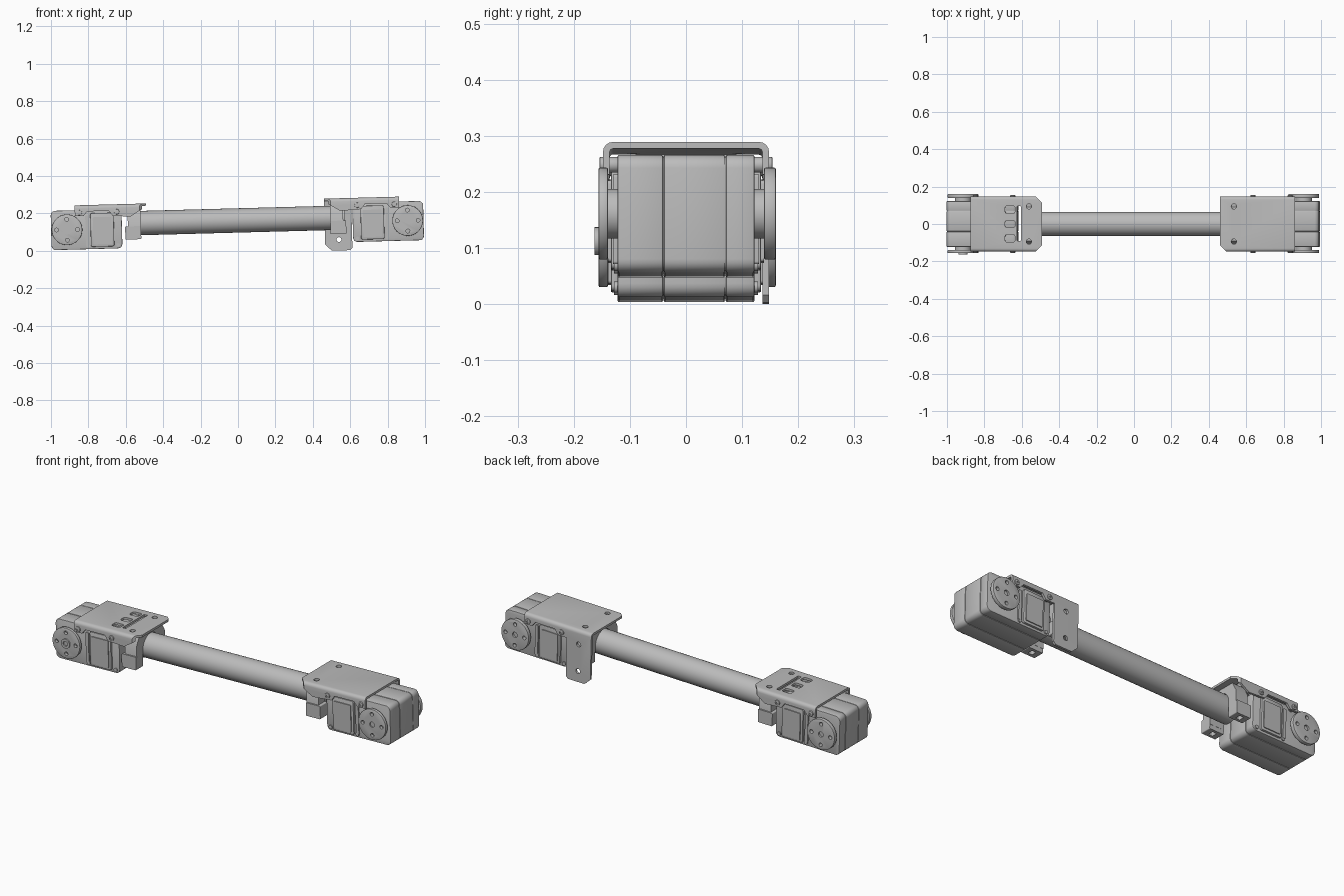
import bpy, bmesh
from math import sin, cos, pi
from mathutils import Matrix, Vector

if "Cube" in bpy.data.objects:
    bpy.data.objects.remove(bpy.data.objects["Cube"])

grey = bpy.data.materials.new("light_grey")
grey.use_nodes = True
grey.diffuse_color = (0.5, 0.5, 0.5, 1)
grey.node_tree.nodes["Principled BSDF"].inputs["Base Color"].default_value = (0.5, 0.5, 0.5, 1)

parts = []
SHIFT = -0.004


def prism(name, pts, axis, a, b, bevel=0.0):
    """Extrude a 2D outline along an axis from a to b."""
    place = {"x": lambda p, t: (t, p[0], p[1]),
             "y": lambda p, t: (p[0], t, p[1]),
             "z": lambda p, t: (p[0], p[1], t)}[axis]
    bm = bmesh.new()
    low = [bm.verts.new(place(p, a)) for p in pts]
    top = [bm.verts.new(place(p, b)) for p in pts]
    bm.faces.new(low)
    bm.faces.new(top)
    n = len(pts)
    for i in range(n):
        j = (i + 1) % n
        bm.faces.new((low[i], low[j], top[j], top[i]))
    bmesh.ops.recalc_face_normals(bm, faces=bm.faces)
    if bevel:
        rims = [e for e in bm.edges if (e.verts[0] in low) == (e.verts[1] in low)]
        bmesh.ops.bevel(bm, geom=rims, offset=bevel, segments=2, profile=0.5, affect="EDGES")
    mesh = bpy.data.meshes.new(name)
    bm.to_mesh(mesh)
    bm.free()
    mesh.materials.append(grey)
    obj = bpy.data.objects.new(name, mesh)
    bpy.context.scene.collection.objects.link(obj)
    parts.append(obj)
    return obj


def circle(u, v, r, n=32):
    return [(u + r * cos(2 * pi * i / n), v + r * sin(2 * pi * i / n)) for i in range(n)]


def rounded(u0, u1, v0, v1, r, n=5):
    u0, u1 = sorted((u0, u1))
    pts = []
    corners = [(u1 - r, v1 - r), (u0 + r, v1 - r), (u0 + r, v0 + r), (u1 - r, v0 + r)]
    for k, (u, v) in enumerate(corners):
        for i in range(n + 1):
            t = pi / 2 * (k + i / n)
            pts.append((u + r * cos(t), v + r * sin(t)))
    return pts


def cut(obj, *cutters):
    """Subtract the cutters and remove them."""
    for c in cutters:
        mod = obj.modifiers.new("cut", "BOOLEAN")
        mod.operation, mod.solver, mod.object = "DIFFERENCE", "EXACT", c
        with bpy.context.temp_override(object=obj, active_object=obj):
            bpy.ops.object.modifier_apply(modifier=mod.name)
        parts.remove(c)
        bpy.data.objects.remove(c)


def build_horn(end, s, side, sy):
    cx, cz = s * 0.911 + SHIFT, 0.137
    prism(f"{end}_{side}_horn_hub", circle(cx, cz, 0.044), "y", sy * 0.115, sy * 0.142)
    outer = 0.16 if sy > 0 else 0.156
    disc = prism(f"{end}_{side}_horn", circle(cx, cz, 0.082, 48), "y", sy * 0.139, sy * outer, 0.003)
    holes = [prism("cutter", circle(cx + 0.056 * cos(k * pi / 2), cz + 0.056 * sin(k * pi / 2), 0.01, 16),
                   "y", sy * 0.13, sy * 0.18) for k in range(4)]
    cut(disc, *holes, prism("cutter", circle(cx, cz, 0.014, 20), "y", sy * 0.15, sy * 0.18))
    if s < 0 and sy < 0:
        ring = prism(f"{end}_{side}_horn_cap", circle(cx, cz, 0.025), "y", -0.15, -0.163)
        cut(ring, prism("cutter", circle(cx, cz, 0.013, 20), "y", -0.155, -0.18))


def build_servo(end, s):
    X = lambda x: s * x + SHIFT
    # Three stacked case shells around a slightly smaller core
    for layer, y0, y1 in (("front", -0.122, -0.041), ("middle", -0.039, 0.069), ("back", 0.071, 0.122)):
        prism(f"{end}_servo_{layer}_shell", rounded(X(0.617), X(0.996), 0.03, 0.24, 0.024),
              "y", y0, y1, 0.002 if layer == "middle" else 0.003)
    prism(f"{end}_servo_core", rounded(X(0.62), X(0.993), 0.033, 0.237, 0.022), "y", -0.1, 0.1)
    for side, sy in (("front", -1), ("back", 1)):
        # Raised side cover, corner screws and cable ridge
        prism(f"{end}_{side}_cover", rounded(X(0.66), X(0.785), 0.042, 0.222, 0.01),
              "y", sy * 0.12, sy * 0.134, 0.003)
        prism(f"{end}_{side}_cover_plate", rounded(X(0.672), X(0.772), 0.055, 0.2, 0.006),
              "y", sy * 0.13, sy * 0.139)
        prism(f"{end}_{side}_ridge", rounded(X(0.795), X(0.812), 0.05, 0.21, 0.005),
              "y", sy * 0.12, sy * 0.13)
        for x in (0.64, 0.8):
            prism(f"{end}_{side}_case_screw", circle(X(x), 0.048, 0.01, 16), "y", sy * 0.12, sy * 0.128)
        for x in (0.643, 0.842):
            screw = prism(f"{end}_{side}_bracket_screw", circle(X(x), 0.226, 0.014, 20),
                          "y", sy * 0.12, sy * 0.154, 0.002)
            cut(screw, prism("cutter", circle(X(x), 0.226, 0.006, 6), "y", sy * 0.149, sy * 0.17))
        build_horn(end, s, side, sy)


def build_bracket(end, s, inner, hole_x, leg):
    X = lambda x: s * x + SHIFT
    outer, w, t, top, deep = 0.867, 0.148, 0.012, 0.266, -0.04
    # U section with rounded bends
    arc = lambda c, r, a0: [(c + r * cos(a0 + i * pi / 8), top - 0.018 + r * sin(a0 + i * pi / 8)) for i in range(5)]
    section = ([(w, deep)] + arc(w - 0.018, 0.018, 0) + arc(0.018 - w, 0.018, pi / 2) + [(-w, deep), (t - w, deep)]
               + arc(0.018 - w, 0.006, pi / 2)[::-1] + arc(w - 0.018, 0.006, 0)[::-1] + [(w - t, deep)])
    bracket = prism(f"{end}_bracket", section, "x", X(inner), X(outer))
    # Trim the side flanges to their lower outline
    flange = [(inner, 0.25), (inner + 0.085, 0.198), (0.665, 0.205), (0.685, 0.232),
              (0.8, 0.232), (0.82, 0.208), (outer, 0.208)]
    long_leg = [(inner, 0.02), (inner + 0.035, -0.013), (0.6, -0.013), (0.612, 0.0), (0.612, 0.205)] + flange[2:]
    for sy in (-1, 1):
        path = long_leg if leg and sy > 0 else flange
        path = [(inner - 0.05, path[0][1])] + path + [(outer + 0.05, 0.208), (outer + 0.05, -0.2), (inner - 0.05, -0.2)]
        cut(bracket, prism("cutter", [(X(x), z) for x, z in path], "y", sy * 0.1, sy * 0.2))
        # Chamfered corner and mounting hole in the top
        if not (leg and sy > 0):
            tri = [(inner - 0.02, 0.2), (inner - 0.02, w - 0.055), (inner + 0.055, 0.168)]
            cut(bracket, prism("cutter", [(X(x), sy * y) for x, y in tri], "z", 0.1, 0.3))
        cut(bracket, prism("cutter", circle(X(hole_x), sy * 0.094, 0.014, 20), "z", 0.24, 0.3))
    if leg:
        for z in (0.07, 0.215):
            cut(bracket, prism("cutter", circle(X(hole_x), z - 0.025, 0.013, 20), "y", 0.1, 0.2))
    else:
        # Cable windows in the top
        for y in (-0.077, 0, 0.077):
            cut(bracket, prism("cutter", rounded(X(0.63), X(0.682), y - 0.02, y + 0.02, 0.01), "z", 0.24, 0.3))
        cut(bracket, prism("cutter", rounded(X(0.598), X(0.618), -0.09, 0.096, 0.004), "z", 0.24, 0.3))


def build_saddle(end, s, x0):
    # Arched tube holder, open below, with a foot on each side
    arch = [(0.067 * cos(i * pi / 16), 0.162 + 0.067 * sin(i * pi / 16)) for i in range(17)]
    outline = [(0.12, 0.1), (0.12, 0.2), (0.09, 0.252), (-0.09, 0.252), (-0.12, 0.2), (-0.12, 0.1), (-0.067, 0.1)]
    prism(f"{end}_tube_holder", outline + arch[::-1] + [(0.067, 0.1)], "x",
          s * x0 + SHIFT, s * (x0 + 0.07) + SHIFT)
    for side, sy in (("front", -1), ("back", 1)):
        foot = prism(f"{end}_{side}_holder_foot", rounded(s * x0 + SHIFT, s * (x0 + 0.085) + SHIFT, 0.076, 0.146, 0.004),
                     "y", sy * 0.068, sy * 0.128)
        cut(foot, prism("cutter", rounded(s * (x0 + 0.03) + SHIFT, s * (x0 + 0.055) + SHIFT,
                                          sy * 0.098 - 0.015, sy * 0.098 + 0.015, 0.004), "z", 0.05, 0.1))


# Both ends
for end, s, inner, hole_x, leg in (("left", 1, 0.467, 0.541, True), ("right", -1, 0.485, 0.555, False)):
    build_servo(end, s)
    build_bracket(end, s, inner, hole_x, leg)
    build_saddle(end, s, inner + 0.03)

# Connecting tube
prism("tube", circle(0, 0.162, 0.065, 48), "x", -0.58, 0.57)

# Slight tilt of the whole arm, then smooth shading on the round parts
tilt = Matrix.Translation((0, 0, 0.15)) @ Matrix.Rotation(-0.027, 4, "Y") @ Matrix.Translation((0, 0, -0.15))
bpy.ops.object.select_all(action="DESELECT")
for obj in parts:
    obj.data.transform(tilt)
    obj.select_set(True)
bpy.context.view_layer.objects.active = parts[0]
bpy.ops.object.shade_smooth_by_angle(angle=0.6)
